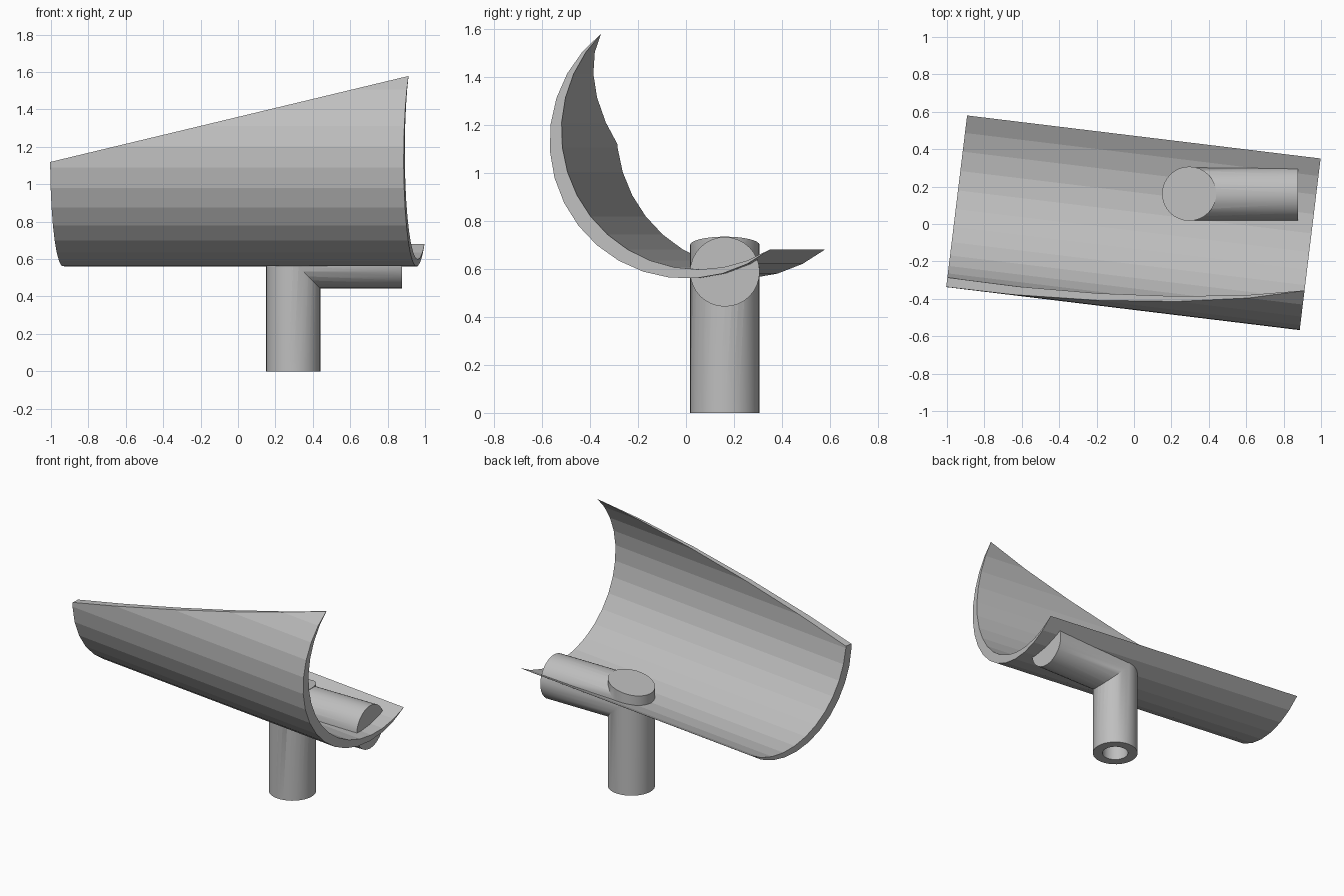
import bpy, bmesh, math
from mathutils import Vector, Matrix

if "Cube" in bpy.data.objects:
    bpy.data.objects.remove(bpy.data.objects["Cube"])

grey = bpy.data.materials.new("plain grey")
grey.use_nodes = True
grey.diffuse_color = (0.52, 0.52, 0.52, 1)
grey.node_tree.nodes["Principled BSDF"].inputs["Base Color"].default_value = (0.52, 0.52, 0.52, 1)


def finish(bm, name):
    bmesh.ops.recalc_face_normals(bm, faces=bm.faces)
    mesh = bpy.data.meshes.new(name)
    bm.to_mesh(mesh)
    bm.free()
    mesh.materials.append(grey)
    ob = bpy.data.objects.new(name, mesh)
    bpy.context.collection.objects.link(ob)
    return ob


def rod(name, start, end, radius, sides=32):
    """Closed cylinder between two points."""
    start, end = Vector(start), Vector(end)
    axis = end - start
    bm = bmesh.new()
    bmesh.ops.create_cone(bm, cap_ends=True, segments=sides, radius1=radius,
                          radius2=radius, depth=axis.length)
    turn = axis.to_track_quat("Z", "Y").to_matrix().to_4x4()
    bm.transform(Matrix.Translation((start + end) / 2) @ turn)
    return finish(bm, name)


def slice_above(bm, point, normal):
    """Remove everything on the normal side of a plane and close the cut."""
    geom = bm.verts[:] + bm.edges[:] + bm.faces[:]
    bmesh.ops.bisect_plane(bm, geom=geom, plane_co=point, plane_no=normal, clear_outer=True)
    rim = [e for e in bm.edges if e.is_boundary]
    bmesh.ops.holes_fill(bm, edges=rim, sides=0)


def combine(ob, other, operation):
    mod = ob.modifiers.new(operation.lower(), "BOOLEAN")
    mod.operation, mod.object, mod.solver = operation, other, "EXACT"
    bpy.context.view_layer.objects.active = ob
    bpy.ops.object.modifier_apply(modifier=mod.name)


# Curved shell: crescent section swept along a slightly turned axis
R, SHIFT, STEPS = 0.573, 0.068, 16
tip = math.radians(128)
lean = tip - math.pi / 2
inner_r = math.hypot(R, SHIFT)
centre = Vector((SHIFT * math.cos(lean), SHIFT * math.sin(lean)))
half = math.atan2(R, SHIFT)
section = [(R * math.cos(tip + math.pi * i / STEPS), R * math.sin(tip + math.pi * i / STEPS))
           for i in range(STEPS + 1)]
for i in range(1, STEPS):
    a = lean + math.pi + half - 2 * half * i / STEPS
    section.append((centre.x + inner_r * math.cos(a), centre.y + inner_r * math.sin(a)))

bm = bmesh.new()
end_face = bm.faces.new([bm.verts.new((-0.952, y, z)) for y, z in section])
swept = bmesh.ops.extrude_face_region(bm, geom=[end_face], use_keep_orig=True)
new_verts = [v for v in swept["geom"] if isinstance(v, bmesh.types.BMVert)]
bmesh.ops.translate(bm, verts=new_verts, vec=(1.904, 0, 0))
bm.transform(Matrix.Translation((0.01, 0.115, 1.133)) @ Matrix.Rotation(math.radians(-6.94), 4, "Z"))
slice_above(bm, (-1, 0, 1.12), Vector((-0.24, 0, 1)).normalized())
shell = finish(bm, "curved_shell")

# Elbow pipe: upright and side arm joined, with a sloping flat on top
PX, PY, PZ = 0.295, 0.162, 0.588
elbow = rod("elbow_pipe", (PX, PY, 0), (PX, PY, 0.85), 0.145)
arm = rod("arm", (PX, PY, PZ), (0.877, PY, PZ), 0.145)
combine(elbow, arm, "UNION")
bm = bmesh.new()
bm.from_mesh(elbow.data)
slice_above(bm, (PX, PY, 0.70), Vector((-0.24, 0, 1)).normalized())
bmesh.ops.recalc_face_normals(bm, faces=bm.faces)
bm.to_mesh(elbow.data)
bm.free()

# Bores run through the pipe and notch the shell
bores = [rod("upright_bore", (PX, PY, -0.1), (PX, PY, PZ), 0.083),
         rod("arm_bore", (0.22, PY, PZ), (1.2, PY, PZ), 0.084)]
for bore in bores:
    combine(elbow, bore, "DIFFERENCE")
    combine(shell, bore, "DIFFERENCE")
for helper in bores + [arm]:
    bpy.data.objects.remove(helper)

# Rounded shading on the pipe, flat facets on the shell
bpy.ops.object.select_all(action="DESELECT")
elbow.select_set(True)
bpy.context.view_layer.objects.active = elbow
bpy.ops.object.shade_smooth_by_angle(angle=math.radians(30))
